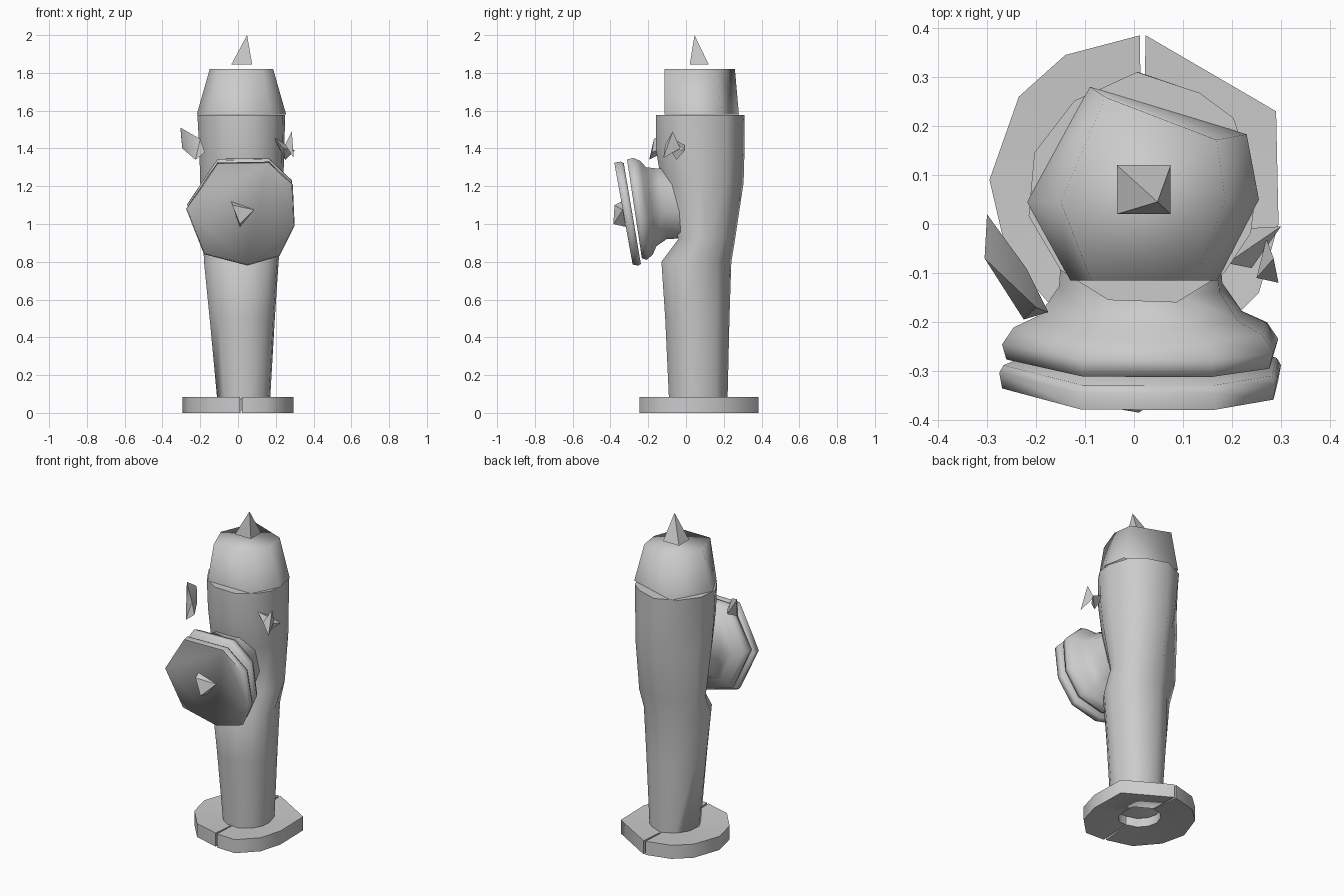
import bpy, bmesh, math

grey = bpy.data.materials.new("iron_grey")
grey.diffuse_color = (0.6, 0.6, 0.6, 1)


def finish(name, bm, angle):
    bmesh.ops.recalc_face_normals(bm, faces=bm.faces[:])
    me = bpy.data.meshes.new(name)
    bm.to_mesh(me)
    bm.free()
    me.materials.append(grey)
    ob = bpy.data.objects.new(name, me)
    bpy.context.collection.objects.link(ob)
    bpy.ops.object.select_all(action='DESELECT')
    bpy.context.view_layer.objects.active = ob
    ob.select_set(True)
    bpy.ops.object.shade_smooth_by_angle(angle=math.radians(angle))
    return ob


def loft(name, rings, angle=85, start=True, end=True):
    """Skin closed rings of equal length, optionally closing the ends."""
    bm = bmesh.new()
    vs = [[bm.verts.new(p) for p in r] for r in rings]
    n = len(rings[0])
    for a, b in zip(vs, vs[1:]):
        for i in range(n):
            j = (i + 1) % n
            bm.faces.new((a[i], a[j], b[j], b[i]))
    if start:
        bm.faces.new(vs[0])
    if end:
        bm.faces.new(vs[-1])
    return finish(name, bm, angle)


def hull(name, pts, angle=40):
    bm = bmesh.new()
    for p in pts:
        bm.verts.new(p)
    bmesh.ops.convex_hull(bm, input=bm.verts[:])
    bmesh.ops.delete(bm, geom=[v for v in bm.verts if not v.link_faces], context='VERTS')
    return finish(name, bm, angle)


# Tapering post, hollow in front below the side outlet, dented at the back left
unit = [(-0.3, -0.98), (0.3, -1), (0.72, -0.74), (0.95, -0.4), (1, 0.0), (0.8, 0.6),
        (0.5, 0.82), (-0.05, 1), (-0.6, 0.75), (-0.95, 0.3), (-1, -0.25), (-0.72, -0.72)]


def section(z, x0, x1, y0, y1, dent=1.0):
    cx, rx, cy, ry = (x0 + x1) / 2, (x1 - x0) / 2, (y0 + y1) / 2, (y1 - y0) / 2
    return [(cx + u * rx * (dent if i == 8 else 1), cy + v * ry * (dent if i == 8 else 1), z)
            for i, (u, v) in enumerate(unit)]


loft("post", [section(0.07, -0.11, 0.17, -0.09, 0.22),
              section(0.50, -0.15, 0.195, -0.11, 0.23),
              section(0.80, -0.18, 0.215, -0.13, 0.24, 0.9),
              section(0.92, -0.185, 0.225, -0.04, 0.26, 0.85),
              section(1.22, -0.20, 0.24, -0.13, 0.305, 0.85),
              section(1.40, -0.205, 0.245, -0.16, 0.31, 0.95),
              section(1.577, -0.215, 0.25, -0.16, 0.31)])

# Six-sided tapered top
rim = [(-0.09, 0.28), (0.23, 0.183), (0.255, 0.05), (0.17, -0.115), (-0.13, -0.115), (-0.218, 0.045)]
crown = [(0.018 + (x - 0.018) * 0.71, 0.07 + (y - 0.07) * (0.9 if y > 0.07 else 1.0), 1.82)
         for x, y in rim]
loft("top_cap", [[(x, y, 1.58) for x, y in rim], crown], 120, start=False)

# Pointed knob on the top
hull("top_knob", [(-0.035, 0.02, 1.845), (0.075, 0.02, 1.845), (0.075, 0.12, 1.845),
                  (-0.035, 0.12, 1.845), (0.048, 0.045, 2.0)])

# Foot ring in two halves with narrow gaps front and back
left = [(0.012, 0.385), (-0.14, 0.345), (-0.235, 0.26), (-0.295, 0.09),
        (-0.26, -0.06), (-0.15, -0.19), (0.01, -0.235)]
right = [(0.024, 0.385), (0.29, 0.23), (0.295, 0.0), (0.255, -0.14), (0.15, -0.245), (0.022, -0.24)]
for name, outer in (("foot_left", left), ("foot_right", right)):
    rings = []
    for x, y in outer:
        ix, iy = 0.016 + (x - 0.016) * 0.38, 0.07 + (y - 0.07) * 0.38
        rings.append([(x, y, 0.0), (x, y, 0.085), (ix, iy, 0.075), (ix, iy, 0.015)])
    loft(name, rings)

# Tilted front outlet: neck, flared collar and cover
disc = [(-0.11, 1.325), (0.165, 1.33), (0.29, 1.21), (0.30, 0.99),
        (0.22, 0.83), (0.05, 0.78), (-0.18, 0.84), (-0.275, 1.08)]


def disc_ring(scale, y, tilt, dz=0.0, sx=None):
    """Scaled outline leaning forward towards the top."""
    out = []
    for x, z in disc:
        px = 0.015 + (x - 0.015) * (sx or scale)
        pz = 1.06 + (z - 1.06) * scale + dz
        out.append((px, y - tilt * (pz - 1.06), pz))
    return out


loft("outlet_collar", [disc_ring(0.66, -0.01, 0.0, 0.05, 0.55),
                       disc_ring(0.68, -0.12, 0.12, 0.05, 0.58),
                       disc_ring(0.76, -0.18, 0.13, 0.035, 0.72),
                       disc_ring(0.90, -0.205, 0.13, 0.03),
                       disc_ring(0.98, -0.24, 0.13, 0.025),
                       disc_ring(0.95, -0.27, 0.15, 0.025)])
loft("outlet_cover", [disc_ring(0.97, -0.285, 0.17), disc_ring(1.0, -0.30, 0.17),
                      disc_ring(0.98, -0.332, 0.18)])
hull("outlet_knob", [(-0.035, -0.34, 1.12), (0.085, -0.335, 1.075),
                     (0.01, -0.32, 0.985), (0.01, -0.385, 1.0), (-0.03, -0.378, 1.10)])

# Small loose fins at either side
hull("left_fin", [(-0.305, -0.07, 1.51), (-0.30, 0.02, 1.45), (-0.295, -0.08, 1.40),
                  (-0.225, -0.195, 1.34), (-0.175, -0.18, 1.38), (-0.22, -0.09, 1.41),
                  (-0.20, -0.17, 1.45)])
hull("right_fin_upright", [(0.285, -0.07, 1.49), (0.25, -0.11, 1.42),
                           (0.295, -0.12, 1.35), (0.27, -0.03, 1.40)])
hull("right_fin_flat", [(0.19, -0.08, 1.46), (0.21, -0.01, 1.43), (0.30, -0.005, 1.39),
                        (0.25, -0.05, 1.34), (0.24, -0.09, 1.40)])
